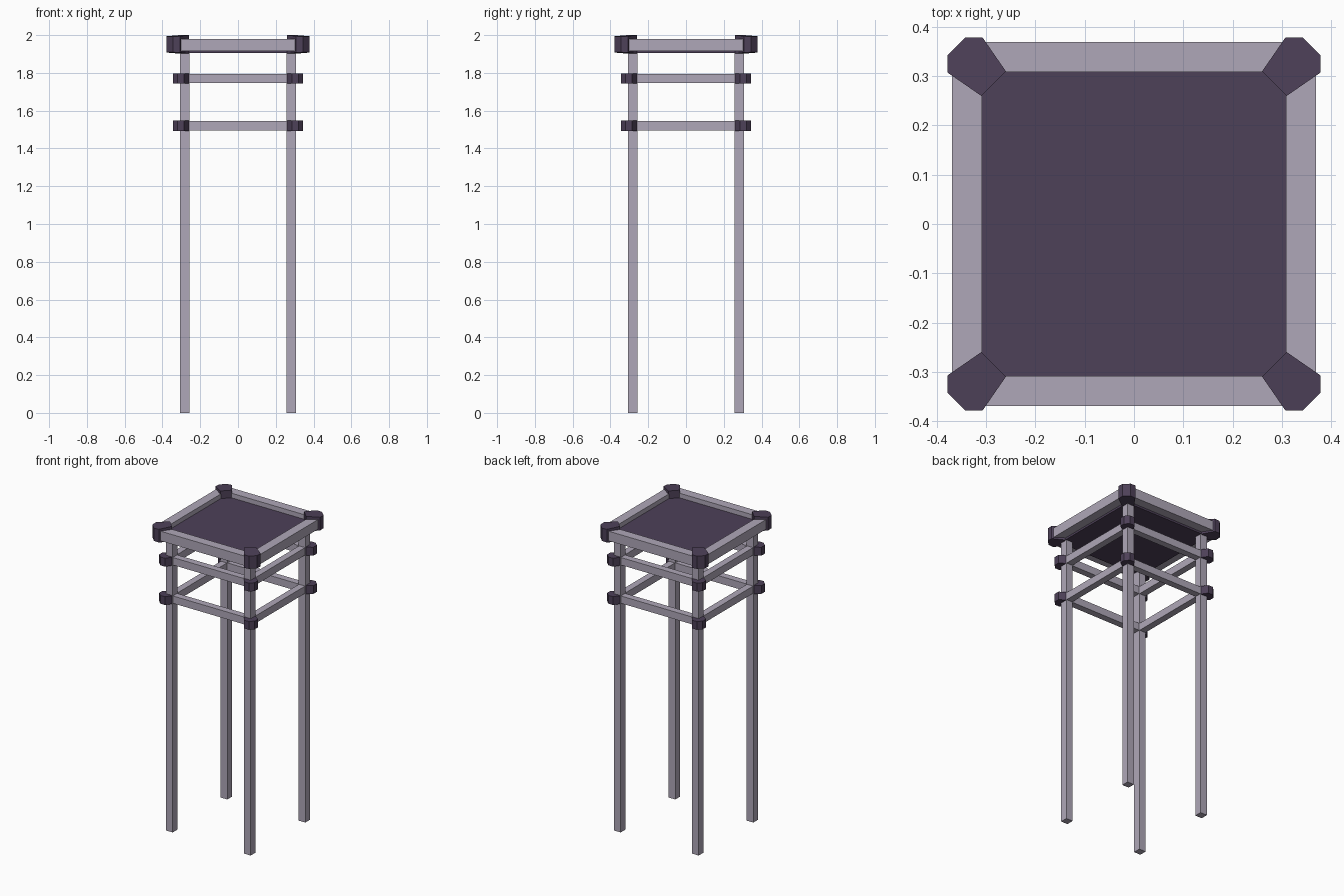
import bpy, bmesh

if "Cube" in bpy.data.objects:
    bpy.data.objects.remove(bpy.data.objects["Cube"])


def material(name, color):
    m = bpy.data.materials.new(name)
    m.diffuse_color = color
    m.use_nodes = True
    m.node_tree.nodes["Principled BSDF"].inputs["Base Color"].default_value = m.diffuse_color
    return m


PALE = material("pale_wood", (0.43, 0.39, 0.48, 1))
DARK = material("dark_wood", (0.075, 0.052, 0.098, 1))


def finish(name, bm, mat):
    bmesh.ops.recalc_face_normals(bm, faces=bm.faces)
    me = bpy.data.meshes.new(name)
    bm.to_mesh(me)
    bm.free()
    me.materials.append(mat)
    ob = bpy.data.objects.new(name, me)
    bpy.context.collection.objects.link(ob)
    return ob


def box(name, lo, hi, mat):
    bm = bmesh.new()
    bmesh.ops.create_cube(bm, size=1)
    for v in bm.verts:
        v.co = [(a + b) / 2 + c * (b - a) for a, b, c in zip(lo, hi, v.co)]
    return finish(name, bm, mat)


def corner_block(name, half_profile, z0, z1, slope, sx, sy):
    # profile symmetric about the diagonal, extruded with gently sloping ends
    pts = half_profile + [(y, x) for x, y in reversed(half_profile)]
    inner = sum(pts[0])
    bm = bmesh.new()
    rings = []
    for z, s in ((z0, slope), (z1, -slope)):
        rings.append([bm.verts.new((x * sx, y * sy, z + s * (x + y - inner)))
                      for x, y in pts])
    n = len(pts)
    bm.faces.new(rings[0])
    bm.faces.new(rings[1])
    for i in range(n):
        j = (i + 1) % n
        bm.faces.new((rings[0][i], rings[0][j], rings[1][j], rings[1][i]))
    return finish(name, bm, DARK)


def beam_pair(name, inner, outer, length, z0, z1):
    for side, s in (("front", -1), ("back", 1)):
        a, b = sorted((s * inner, s * outer))
        box(f"{side}_{name}", (-length, a, z0), (length, b, z1), PALE)
    for side, s in (("left", -1), ("right", 1)):
        a, b = sorted((s * inner, s * outer))
        box(f"{side}_{name}", (a, -length, z0), (b, length, z1), PALE)


CORNERS = [(sx, sy) for sx in (-1, 1) for sy in (-1, 1)]
JOINT = [(0.26, 0.308), (0.285, 0.345), (0.32, 0.345)]
CAP = [(0.26, 0.31), (0.307, 0.378), (0.343, 0.378)]

# Legs, with dark joints at each rail level and caps at the top
for sx, sy in CORNERS:
    tag = ("left" if sx < 0 else "right") + ("_front" if sy < 0 else "_back")
    xs, ys = sorted((sx * 0.258, sx * 0.306)), sorted((sy * 0.258, sy * 0.306))
    box(f"{tag}_leg", (xs[0], ys[0], 0), (xs[1], ys[1], 1.915), PALE)
    corner_block(f"{tag}_lower_joint", JOINT, 1.493, 1.547, 0, sx, sy)
    corner_block(f"{tag}_upper_joint", JOINT, 1.743, 1.798, 0, sx, sy)
    corner_block(f"{tag}_top_cap", CAP, 1.902, 2.0, 0.05, sx, sy)

# Two rings of rails between the legs
beam_pair("lower_rail", 0.26, 0.304, 0.27, 1.496, 1.544)
beam_pair("upper_rail", 0.26, 0.304, 0.27, 1.746, 1.795)

# Top frame around the recessed panel
beam_pair("top_frame", 0.308, 0.369, 0.32, 1.917, 1.98)
box("top_panel", (-0.31, -0.31, 1.904), (0.31, 0.31, 1.95), DARK)
